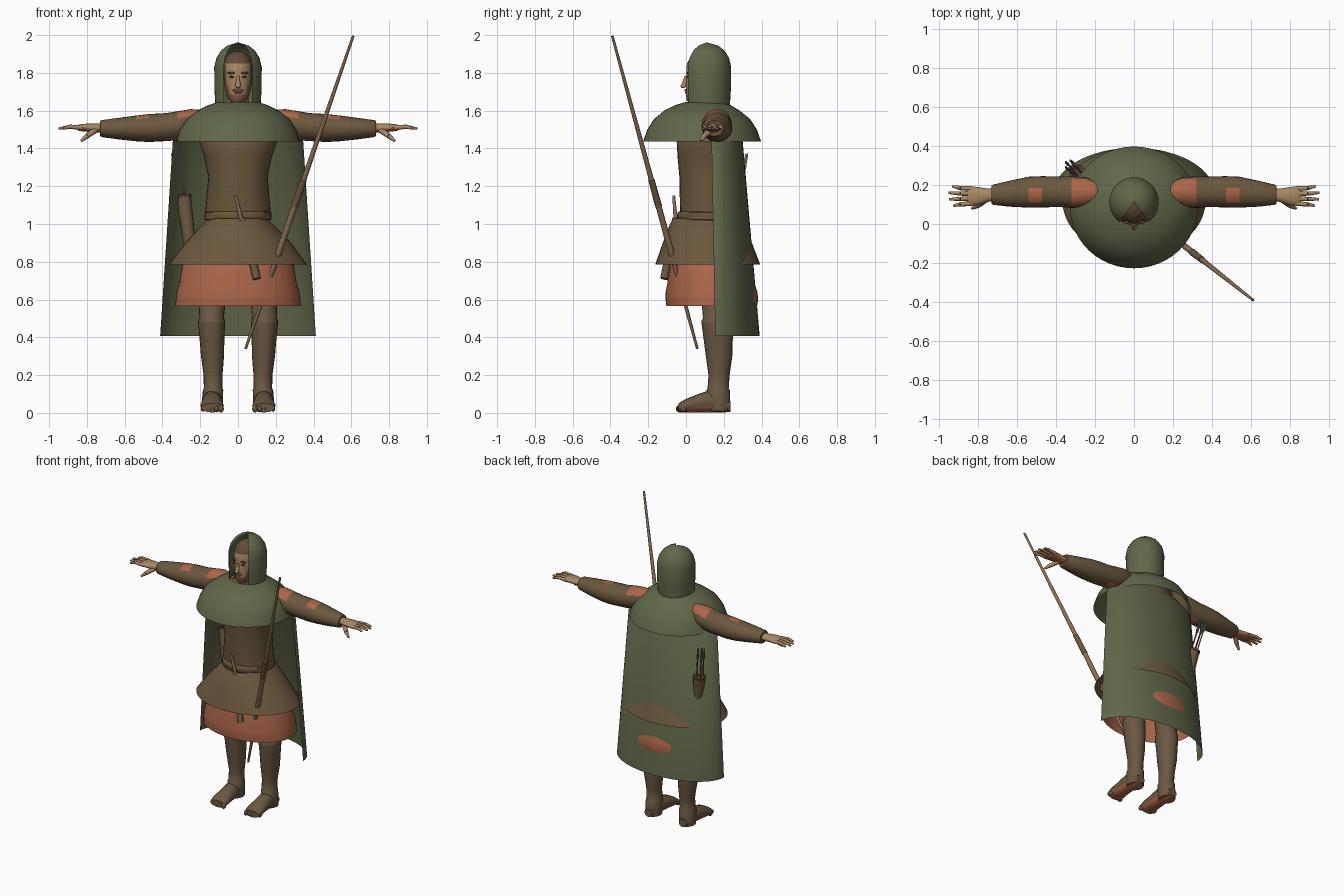
import bpy, bmesh, math
from mathutils import Vector

if "Cube" in bpy.data.objects:
    bpy.data.objects.remove(bpy.data.objects["Cube"], do_unlink=True)


def material(name, rgb):
    m = bpy.data.materials.new(name)
    m.use_nodes = True
    m.diffuse_color = (*rgb, 1)
    bsdf = m.node_tree.nodes["Principled BSDF"]
    bsdf.inputs["Base Color"].default_value = (*rgb, 1)
    bsdf.inputs["Roughness"].default_value = 0.9
    return m


GREEN = material("green wool", (0.118, 0.135, 0.067))
BROWN = material("brown leather", (0.148, 0.097, 0.048))
BOOT = material("boot leather", (0.142, 0.096, 0.053))
DARK = material("dark leather", (0.075, 0.042, 0.023))
RED = material("rust cloth", (0.41, 0.133, 0.067))
SKIN = material("skin", (0.39, 0.245, 0.13))
HAIR = material("hair", (0.13, 0.073, 0.038))
BEARD = material("beard", (0.23, 0.105, 0.058))
WOOD = material("wood", (0.25, 0.16, 0.092))
FEATHER = material("feather grey", (0.18, 0.165, 0.14))


def finish(name, bm, mats, rule=None, angle=50):
    me = bpy.data.meshes.new(name)
    bmesh.ops.recalc_face_normals(bm, faces=bm.faces)
    for f in bm.faces:
        f.smooth = True
        if rule:
            f.normal_update()
            f.material_index = rule(f.calc_center_median(), f.normal)
    bm.to_mesh(me)
    bm.free()
    for m in mats:
        me.materials.append(m)
    me.set_sharp_from_angle(angle=math.radians(angle))
    ob = bpy.data.objects.new(name, me)
    bpy.context.collection.objects.link(ob)
    return ob


def loft(name, rings, mats, axis="z", seg=32, arc=None, cap=True, rule=None):
    """Skin elliptical rings (centre, radius, radius) laid across an axis."""
    bm = bmesh.new()
    start, end = arc or (0, 360)
    count = seg + 1 if arc else seg
    rows = []
    for c, ra, rb in rings:
        row = []
        for i in range(count):
            t = math.radians(start + (end - start) * i / seg)
            u, v = ra * math.cos(t), rb * math.sin(t)
            off = {"z": (u, v, 0), "x": (0, u, v), "y": (u, 0, v)}[axis]
            row.append(bm.verts.new(Vector(c) + Vector(off)))
        rows.append(row)
    for a, b in zip(rows, rows[1:]):
        for i in range(seg):
            j = (i + 1) % count
            bm.faces.new((a[i], a[j], b[j], b[i]))
    if cap and not arc:
        bm.faces.new(rows[0])
        bm.faces.new(rows[-1])
    return finish(name, bm, mats, rule)


def upright(name, cy_rings, mats, **kw):
    """Rings given as (z, centre y, half width, half depth)."""
    return loft(name, [((0, y, z), rx, ry) for z, y, rx, ry in cy_rings], mats, **kw)


def rod(name, p, q, r1, r2, mats, seg=10, rule=None):
    p, q = Vector(p), Vector(q)
    bm = bmesh.new()
    bmesh.ops.create_cone(bm, cap_ends=True, segments=seg, radius1=r1, radius2=r2,
                          depth=(q - p).length)
    bm.transform((q - p).to_track_quat("Z", "Y").to_matrix().to_4x4())
    bmesh.ops.translate(bm, vec=(p + q) / 2, verts=bm.verts)
    return finish(name, bm, mats, rule)


def blob(name, loc, size, mat):
    bm = bmesh.new()
    bmesh.ops.create_uvsphere(bm, u_segments=12, v_segments=8, radius=1)
    bmesh.ops.scale(bm, vec=size, verts=bm.verts)
    bmesh.ops.translate(bm, vec=loc, verts=bm.verts)
    return finish(name, bm, [mat])


def underside(c, n):
    return 1 if n.z < -.45 else 0


# Clothing on the body
upright("torso", [(1.0, .12, .165, .15), (1.08, .12, .172, .152), (1.25, .12, .157, .155),
                  (1.36, .12, .18, .165), (1.45, .12, .21, .17), (1.55, .13, .2, .12),
                  (1.62, .13, .08, .07)], [BROWN])
upright("belt", [(1.02, .12, .17, .16), (1.025, .12, .178, .164),
                 (1.06, .12, .178, .164), (1.065, .12, .17, .16)], [BROWN])
upright("tunic_skirt", [(1.03, .115, .155, .18), (1.0, .115, .185, .2),
                        (.9, .113, .28, .236), (.785, .115, .366, .278)],
        [BROWN], cap=False, seg=48)
upright("under_skirt", [(1.0, .125, .15, .15), (.785, .13, .295, .225), (.69, .132, .31, .23),
                        (.64, .135, .325, .243), (.6, .137, .33, .245), (.565, .136, .333, .24)],
        [RED], cap=False, seg=48)

# Cloak, shoulder cape and hood
upright("cloak", [(.408, .155, .412, .235), (1.44, .135, .345, .165), (1.52, .13, .24, .12)],
        [GREEN], arc=(0, 180), seg=40)
upright("shoulder_cape", [(1.438, .085, .327, .312), (1.5, .085, .307, .29),
                          (1.555, .085, .272, .255), (1.6, .085, .215, .2),
                          (1.63, .09, .155, .145), (1.645, .1, .11, .105)],
        [GREEN], cap=False, seg=48)
upright("hood", [(1.62, .11, .12, .122), (1.72, .112, .125, .126), (1.83, .112, .126, .127),
                 (1.88, .112, .114, .116), (1.92, .112, .088, .09), (1.945, .112, .056, .056),
                 (1.96, .11, .006, .006)], [GREEN], arc=(-53, 233), seg=28)


# Head with painted hair and beard
def head_rule(c, n):
    if c.z > 1.855 or c.y > .08 or (abs(c.x) > .06 and c.z > 1.75):
        return 1
    if c.z < 1.685 or (abs(c.x) > .045 and c.z < 1.75):
        return 2
    return 0


upright("head", [(1.635, .06, .03, .04), (1.655, .065, .045, .062), (1.685, .08, .06, .08),
                 (1.715, .09, .068, .09), (1.735, .093, .072, .093), (1.77, .097, .076, .096),
                 (1.81, .1, .078, .098), (1.85, .1, .075, .095), (1.88, .105, .065, .083),
                 (1.905, .11, .045, .06), (1.915, .11, .015, .02)],
        [SKIN, HAIR, BEARD], rule=head_rule)
upright("neck", [(1.58, .12, .06, .06), (1.7, .11, .055, .055)], [SKIN], seg=16)
rod("nose", (0, .0, 1.785), (0, -.012, 1.728), .006, .016, [SKIN])
blob("nose_tip", (0, -.015, 1.73), (.013, .014, .011), SKIN)
blob("moustache", (0, .001, 1.708), (.03, .009, .007), BEARD)
blob("mouth", (0, .002, 1.695), (.02, .008, .005), RED)
for side in (-1, 1):
    blob("eyebrow", (side * .034, .009, 1.8), (.022, .008, .006), HAIR)
    blob("eye", (side * .033, .009, 1.779), (.013, .007, .006), DARK)


# Sleeves showing the undershirt at the shoulder, elbow, armpit and cuff lining
def sleeve_rule(c, n):
    x = abs(c.x)
    shoulder = .19 < x < .32 and n.z > .55
    elbow = .47 < x < .54 and n.z > .8 and c.y < .19
    armpit = .32 < x < .38 and n.z < -.9
    return 1 if shoulder or elbow or armpit else 0


for side, tag in ((1, "left"), (-1, "right")):
    sleeve = [(.14, .16, 1.54, .05, .05), (.19, .16, 1.54, .06, .065),
              (.25, .165, 1.535, .075, .073), (.32, .163, 1.52, .081, .077),
              (.38, .165, 1.513, .078, .074), (.47, .165, 1.508, .08, .074),
              (.54, .163, 1.506, .079, .068), (.64, .155, 1.505, .066, .056),
              (.72, .15, 1.505, .052, .045), (.73, .15, 1.505, .046, .04)]
    loft(tag + "_sleeve", [((side * x, y, z), ra, rb) for x, y, z, ra, rb in sleeve],
         [BROWN, RED], axis="x", seg=24, rule=sleeve_rule)
    palm = [(.7, .15, 1.507, .03, .024), (.75, .147, 1.508, .034, .024),
            (.8, .143, 1.51, .047, .022), (.84, .143, 1.51, .05, .018),
            (.855, .143, 1.51, .042, .01)]
    loft(tag + "_palm", [((side * x, y, z), ra, rb) for x, y, z, ra, rb in palm],
         [SKIN, RED], axis="x", seg=14, rule=underside)
    for i, reach in enumerate((.925, .947, .95, .93)):
        y = .106 + i * .025
        mid = (side * .89, y - .006 + i * .003, 1.515)
        rod(tag + "_finger", (side * .83, y, 1.51), mid, .013, .011, [SKIN, RED], 8, underside)
        rod(tag + "_fingertip", mid, (side * reach, mid[1] - .006 + i * .005, 1.505),
            .011, .006, [SKIN, RED], 8, underside)
    rod(tag + "_thumb", (side * .755, .13, 1.498), (side * .8, .095, 1.465), .018, .014, [SKIN], 8)
    rod(tag + "_thumb_tip", (side * .8, .095, 1.465), (side * .83, .08, 1.44),
        .014, .007, [SKIN], 8)

# Legs, boots and feet
for side, tag in ((1, "left"), (-1, "right")):
    leg = [(.8, .13, .15, .085, .085), (.5, .14, .165, .065, .075), (.49, .14, .165, .072, .083),
           (.475, .14, .165, .072, .083), (.4, .138, .17, .066, .078), (.3, .135, .175, .061, .07),
           (.2, .132, .175, .05, .056), (.13, .132, .17, .049, .056), (.12, .132, .17, .054, .062),
           (.06, .135, .17, .056, .064), (.01, .135, .175, .053, .058)]
    loft(tag + "_leg", [((side * x, y, z), ra, rb) for z, x, y, ra, rb in leg],
         [BOOT, RED], seg=20, rule=underside)
    foot = [(.235, .034, .03, .028), (.2, .042, .045, .04), (.12, .06, .052, .058),
            (.06, .05, .056, .048), (.0, .038, .062, .036), (-.04, .027, .058, .024)]
    loft(tag + "_foot", [((side * .137, y, z), ra, rb) for y, z, ra, rb in foot],
         [BOOT, RED], axis="y", seg=16, rule=underside)
    for i in range(5):
        blob(tag + "_toe", (side * (.09 + i * .024), -.034 + i * .005, .022),
             (.015 - i * .001, .02, .02 - i * .001), BOOT)

# Bow staff with a wrapped grip
top, low = Vector((.61, -.39, 1.995)), Vector((.04, .06, .34))
grip_low, grip_top = low.lerp(top, .455), low.lerp(top, .54)
rod("staff_upper", grip_top, top, .014, .007, [WOOD])
rod("staff_grip", grip_low, grip_top, .019, .017, [BROWN])
rod("staff_middle", low.lerp(top, .3), grip_low, .017, .016, [WOOD])
rod("staff_lower", low, low.lerp(top, .3), .007, .014, [WOOD])

# Quiver and arrows
base, mouth = Vector((-.25, .225, .86)), Vector((-.29, .262, 1.15))
rod("quiver", base, mouth, .032, .04, [BROWN], 14)
rod("quiver_rim", base.lerp(mouth, .96), base.lerp(mouth, 1.01), .042, .042, [DARK], 14)
lift = Vector((-.045, .045, .23)).normalized()
for i in range(5):
    a = math.radians(72 * i)
    start = mouth + Vector((math.cos(a), math.sin(a), 0)) * .022 - lift * .05
    rod("arrow_shaft", start, start + lift * .27, .004, .004, [WOOD], 6)
    rod("arrow_fletching", start + lift * .2, start + lift * .28, .009, .005, [FEATHER], 4)

# Dagger at the belt
rod("dagger_handle", (.015, -.055, 1.03), (-.012, -.065, 1.15), .012, .008, [WOOD], 8)
rod("dagger_sheath", (.02, -.055, 1.03), (.1, -.115, .71), .018, .022, [BROWN], 8)
